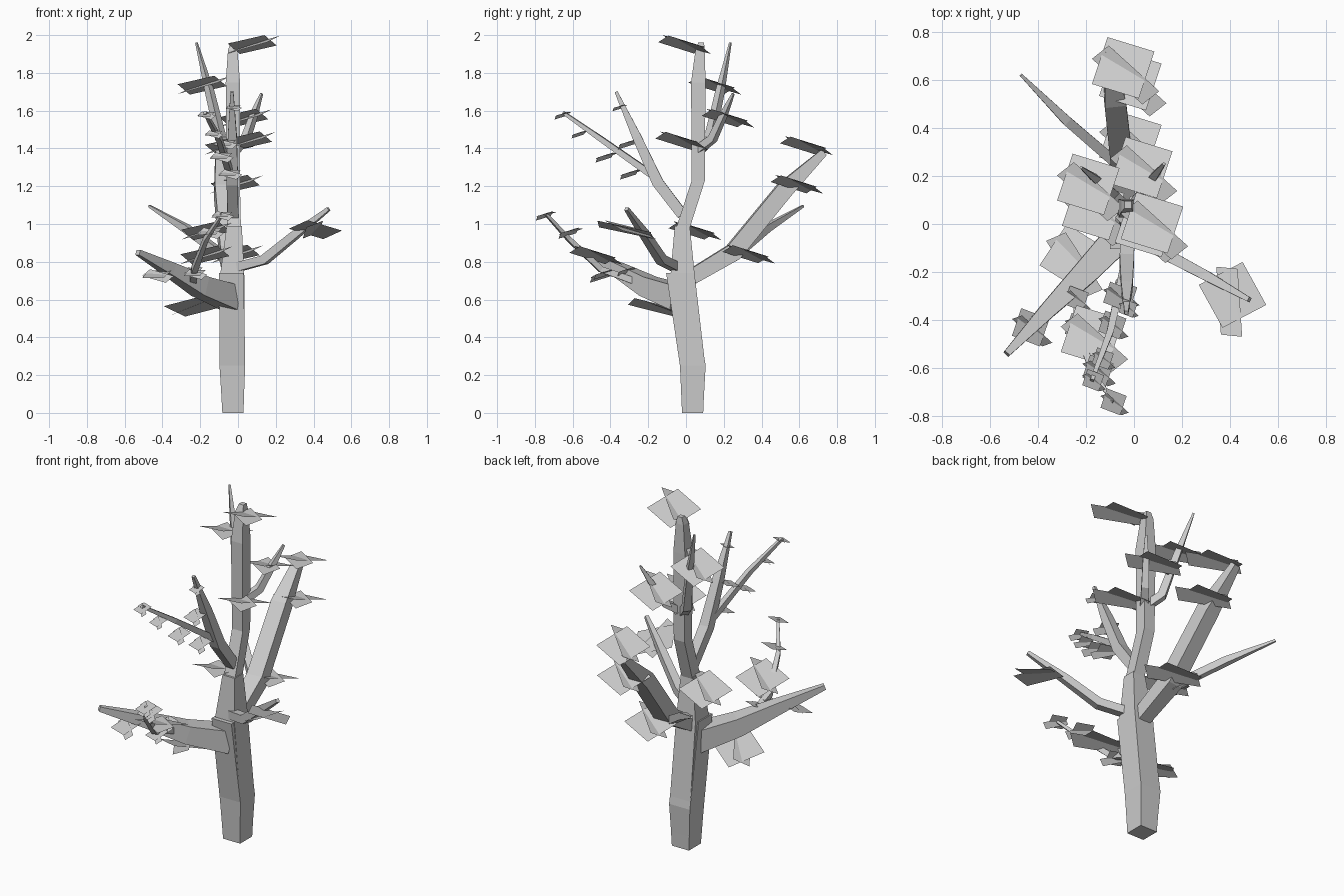
import bpy, bmesh
from mathutils import Vector, Matrix, Euler
from math import radians


def limb(name, pts, flat=False):
    """Four-sided tapered limb through points (x, y, z, half width)."""
    bm = bmesh.new()
    rings = []
    P = [Vector(p[:3]) for p in pts]
    for i, p in enumerate(pts):
        d = (P[min(i + 1, len(P) - 1)] - P[max(i - 1, 0)]).normalized()
        if flat:
            a, b = Vector((1, 0, 0)), Vector((0, 1, 0))
        else:
            a = d.cross(Vector((0, 0, 1))).normalized()
            b = a.cross(d).normalized()
        rings.append([bm.verts.new(P[i] + (a * s + b * t) * p[3])
                      for s, t in ((-1, -1), (1, -1), (1, 1), (-1, 1))])
    for r, q in zip(rings, rings[1:]):
        for k in range(4):
            bm.faces.new((r[k], r[(k + 1) % 4], q[(k + 1) % 4], q[k]))
    bm.faces.new(rings[0][::-1])
    bm.faces.new(rings[-1])
    bmesh.ops.recalc_face_normals(bm, faces=bm.faces)
    finish(name, bm)


def finish(name, bm):
    me = bpy.data.meshes.new(name)
    bm.to_mesh(me)
    bm.free()
    bpy.context.collection.objects.link(bpy.data.objects.new(name, me))


def leaf(bm, pos, scale=1, rot=(0, 0, 0)):
    """A tilted square card crossed by a narrower card."""
    m = Euler([radians(r) for r in rot]).to_matrix()
    u, v = Vector((.195, -.06, .045)), Vector((.065, .195, -.055))
    d, w = Vector((.21, -.19, .06)), Vector((.07, .055, .035))
    for a, b, off in ((u, v, Vector()), (d, w, Vector((.01, -.03, 0)))):
        bm.faces.new([bm.verts.new(Vector(pos) + m @ (off + a * s + b * t) * scale)
                      for s, t in ((-.5, -.5), (.5, -.5), (.5, .5), (-.5, .5))])


# Trunk: lower bole, front half of the bole, upper stem
limb("trunk", [(-.027, .035, 0, .056), (-.03, .035, .25, .067),
               (-.03, -.018, .74, .063), (-.02, -.02, .99, .04)], True)
limb("trunk_front", [(-.027, .035, 0, .055), (-.03, .036, .25, .068),
                     (-.035, -.04, .74, .065)], True)
limb("upper_stem", [(-.02, -.022, .96, .036), (-.025, .065, 1.23, .035),
                    (-.027, .065, 1.75, .038), (-.028, .075, 1.92, .025),
                    (-.025, .08, 1.96, .015)], True)

# Branches
branches = {
    "top_left_branch": [(-.03, .07, 1.39, .022), (-.09, .125, 1.45, .022),
                        (-.15, .18, 1.7, .018), (-.22, .235, 1.96, .005)],
    "top_right_branch": [(-.02, .06, 1.39, .022), (.04, .14, 1.45, .02),
                         (.085, .2, 1.58, .016), (.125, .25, 1.69, .006)],
    "front_branch": [(-.025, -.02, 1.05, .028), (-.03, -.15, 1.22, .03),
                     (-.03, -.26, 1.46, .024), (-.032, -.37, 1.7, .008)],
    "front_twig": [(-.04, -.18, 1.26, .018), (-.1, -.45, 1.45, .014),
                   (-.175, -.65, 1.59, .008)],
    "back_branch": [(-.03, .03, .72, .04), (-.05, .25, .85, .047),
                    (-.08, .52, 1.18, .045), (-.1, .73, 1.38, .02)],
    "back_twig": [(-.06, .24, .82, .022), (-.28, .43, .98, .02),
                  (-.47, .62, 1.095, .006)],
    "right_branch": [(-.01, -.05, .77, .024), (.14, -.13, .81, .024),
                     (.3, -.215, .94, .021), (.48, -.315, 1.08, .01)],
    "left_branch": [(-.04, -.03, .61, .065), (-.2, -.2, .67, .052),
                    (-.36, -.36, .76, .034), (-.53, -.54, .85, .014)],
    "left_twig": [(-.24, -.25, .69, .018), (-.23, -.45, .76, .016),
                  (-.17, -.62, .92, .012), (-.085, -.74, 1.05, .007)],
}
for name, pts in branches.items():
    limb(name, pts)

# Large leaves
bm = bmesh.new()
for p in [(.075, .005, 1.95), (-.19, .165, 1.735), (.03, .235, 1.56), (.05, -.01, 1.44),
          (-.045, .65, 1.415), (-.015, .6, 1.21), (-.015, .345, .84), (-.17, .06, .965),
          (-.175, -.465, .835)]:
    leaf(bm, p)
leaf(bm, (-.25, -.14, .56), 1, (0, 0, -15))
leaf(bm, (.41, -.295, .97), 1, (0, 0, -44))
finish("large_leaves", bm)

# Small leaves
bm = bmesh.new()
for p, s in [((-.17, -.65, 1.58), .35), ((-.13, -.56, 1.48), .35), ((-.09, -.42, 1.36), .45),
             ((-.045, -.29, 1.27), .45), ((-.07, -.3, 1.43), .45), ((-.025, -.35, 1.62), .3),
             ((-.085, -.74, 1.05), .42), ((-.15, -.61, .96), .5), ((-.24, -.31, .755), .4),
             ((-.43, -.43, .735), .6), ((-.23, -.43, .74), .45)]:
    leaf(bm, p, s, (35, 0, 0))
finish("small_leaves", bm)
